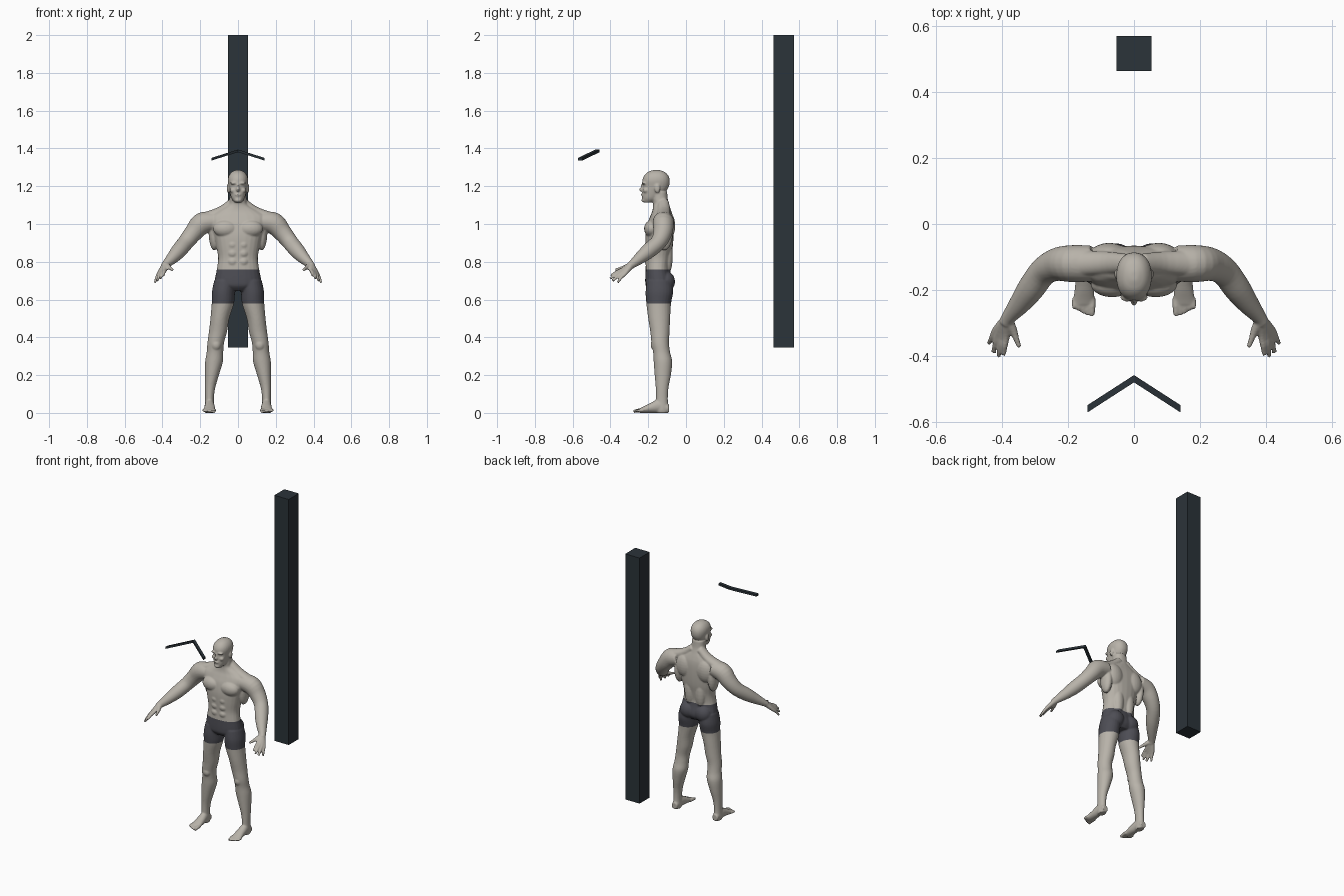
import bpy, bmesh, math
from mathutils import Vector, Matrix

cube = bpy.data.objects.get("Cube")
if cube:
    bpy.data.objects.remove(cube)


def material(name, rgb):
    m = bpy.data.materials.new(name)
    m.use_nodes = True
    m.diffuse_color = (*rgb, 1)
    m.node_tree.nodes["Principled BSDF"].inputs["Base Color"].default_value = (*rgb, 1)
    return m


skin = material("skin", (0.48, 0.45, 0.40))
cloth = material("grey shorts", (0.075, 0.075, 0.09))
dark = material("dark slate", (0.024, 0.033, 0.041))


def add_object(name, bm, *mats):
    bmesh.ops.recalc_face_normals(bm, faces=bm.faces)
    mesh = bpy.data.meshes.new(name)
    bm.to_mesh(mesh)
    bm.free()
    for m in mats:
        mesh.materials.append(m)
    obj = bpy.data.objects.new(name, mesh)
    bpy.context.collection.objects.link(obj)
    return obj


def refine(rows, steps=4):
    """Smoothly interpolate a list of sections."""
    rows = [Vector(r) for r in rows]
    out = []
    for i in range(len(rows) - 1):
        p0, p1, p2 = rows[max(i - 1, 0)], rows[i], rows[i + 1]
        p3 = rows[min(i + 2, len(rows) - 1)]
        for k in range(steps):
            t = k / steps
            out.append(p1 + (p2 - p0) * (t / 2) + (2 * p0 - 5 * p1 + 4 * p2 - p3) * (t * t / 2)
                       + (3 * p1 - p0 - 3 * p2 + p3) * (t ** 3 / 2))
    return out + [rows[-1]]


def loft(bm, rows, side=1, axis=None, power=2.0, sides=24):
    """Skin elliptical sections (x, y, z, radius, radius)."""
    rows = refine(rows)
    rings = []
    for i, r in enumerate(rows):
        before, after = rows[max(i - 1, 0)], rows[min(i + 1, len(rows) - 1)]
        t = Vector(axis) if axis else Vector((after - before)[:3]).normalized()
        u = (Vector((1, 0, 0)) - t * t.x).normalized()
        v = t.cross(u)
        ring = []
        for k in range(sides):
            a = math.tau * k / sides
            c, s = (math.copysign(abs(f) ** (2 / power), f) for f in (math.cos(a), math.sin(a)))
            p = Vector(r[:3]) + u * (c * r[3]) + v * (s * r[4])
            ring.append(bm.verts.new((p.x * side, p.y, p.z)))
        rings.append(ring)
    for a, b in zip(rings, rings[1:]):
        for k in range(sides):
            j = (k + 1) % sides
            bm.faces.new((a[k], a[j], b[j], b[k]))
    bm.faces.new(rings[0])
    bm.faces.new(rings[-1])


def stack(bm, rows, side=1, power=2.0):
    """Loft level sections given as (z, x, half width, front y, back y)."""
    loft(bm, [(x, (f + b) / 2, z, w, (b - f) / 2) for z, x, w, f, b in rows],
         side, (0, 0, 1), power)


def ball(bm, pos, radii, side=1):
    m = Matrix.Translation((pos[0] * side, pos[1], pos[2])) @ Matrix.Diagonal((*radii, 1))
    bmesh.ops.create_uvsphere(bm, u_segments=20, v_segments=12, radius=1, matrix=m)


def chain(bm, points, radii, side):
    loft(bm, [(*p, r, r) for p, r in zip(points, radii)], side, sides=12)


body = bmesh.new()

# Torso and neck
stack(body, [(.645, 0, .06, -.19, -.09), (.67, 0, .112, -.212, -.072), (.70, 0, .123, -.216, -.07),
             (.76, 0, .112, -.214, -.086), (.82, 0, .105, -.212, -.08), (.88, 0, .115, -.215, -.07),
             (.94, 0, .128, -.215, -.066), (1.0, 0, .15, -.205, -.066), (1.04, 0, .155, -.19, -.07),
             (1.07, 0, .11, -.178, -.078), (1.1, 0, .055, -.174, -.088), (1.13, 0, .045, -.178, -.096),
             (1.17, 0, .043, -.18, -.1)], power=2.3)

# Head and face
stack(body, [(1.113, 0, .018, -.222, -.185), (1.135, 0, .034, -.232, -.14), (1.17, 0, .044, -.232, -.108),
             (1.2, 0, .05, -.229, -.09), (1.23, 0, .054, -.231, -.086), (1.255, 0, .049, -.222, -.093),
             (1.275, 0, .034, -.202, -.112), (1.286, 0, .012, -.172, -.142)], power=2.2)
ball(body, (0, -.234, 1.182), (.010, .014, .012))
ball(body, (0, -.230, 1.198), (.006, .010, .018))
ball(body, (0, -.230, 1.155), (.017, .009, .007))
ball(body, (0, -.222, 1.126), (.020, .014, .012))

for s in (1, -1):
    # Brows, cheeks and ears
    ball(body, (.022, -.222, 1.216), (.02, .014, .007), s)
    ball(body, (.027, -.212, 1.178), (.016, .016, .014), s)
    ball(body, (.053, -.152, 1.188), (.007, .015, .024), s)

    # Chest, belly, back and seat muscles
    ball(body, (.066, -.182, .975), (.066, .04, .046), s)
    ball(body, (.125, -.115, .95), (.03, .045, .09), s)
    ball(body, (.075, -.095, .99), (.06, .038, .075), s)
    ball(body, (.04, -.1, .83), (.035, .03, .1), s)
    ball(body, (.056, -.108, .695), (.056, .05, .056), s)
    for z in (.80, .845, .89):
        ball(body, (.028, -.198, z), (.027, .02, .024), s)
    loft(body, [(.025, -.12, 1.115, .025, .03), (.09, -.118, 1.065, .028, .035),
                (.18, -.12, 1.03, .03, .04)], s)

    # Arm
    loft(body, [(.13, -.12, 1.015, .05, .055), (.19, -.12, 1.003, .058, .056), (.235, -.123, .955, .049, .05),
                (.275, -.145, .905, .043, .043), (.312, -.195, .86, .041, .041), (.345, -.24, .823, .033, .033),
                (.38, -.283, .788, .022, .022), (.39, -.3, .776, .02, .02)], s)

    # Hand: four fingers and a thumb fanning from the wrist
    wrist = Vector((.384, -.288, .785))
    for knuckle, tip in (((.387, -.338, .757), (.395, -.398, .726)), ((.400, -.338, .75), (.411, -.402, .710)),
                         ((.411, -.332, .744), (.427, -.388, .698)), ((.419, -.322, .738), (.440, -.362, .690))):
        knuckle, tip = Vector(knuckle), Vector(tip)
        mid = knuckle.lerp(tip, .5) + Vector((0, 0, .004))
        chain(body, (wrist, knuckle, mid, tip), (.018, .0115, .009, .0065), s)
    chain(body, (wrist, (.367, -.32, .772), (.358, -.345, .765), (.347, -.374, .757)),
          (.017, .013, .0095, .007), s)

    # Leg
    stack(body, [(.70, .068, .058, -.208, -.075), (.64, .077, .061, -.214, -.068), (.58, .08, .059, -.21, -.079),
                 (.5, .096, .050, -.2, -.084), (.43, .106, .048, -.189, -.087), (.37, .118, .044, -.183, -.09),
                 (.32, .122, .044, -.174, -.084), (.27, .127, .047, -.171, -.073), (.2, .138, .037, -.166, -.08),
                 (.13, .148, .027, -.16, -.093), (.07, .151, .023, -.159, -.096), (.02, .151, .025, -.162, -.092),
                 (.0, .151, .022, -.155, -.095)], s)
    ball(body, (.116, -.165, .36), (.026, .022, .03), s)

    # Foot and toes
    loft(body, [(.151, -.09, .022, .02, .022), (.151, -.14, .036, .025, .036), (.15, -.19, .026, .029, .026),
                (.152, -.23, .015, .032, .016), (.153, -.245, .012, .03, .012)], s, (0, -1, 0))
    for i in range(5):
        x, y = .127 + i * .0135, -.278 + .0018 * i * i
        r = .0105 if i == 0 else .0078
        chain(body, ((x, -.225, .014), (x, -.25, .013), (x, y, .007)), (r, r, r * .8), s)

# Fuse the parts into one smooth skin
figure = add_object("figure", body, skin, cloth)
remesh = figure.modifiers.new("fuse", 'REMESH')
remesh.mode = 'VOXEL'
remesh.voxel_size = .0045
soften = figure.modifiers.new("soften", 'SMOOTH')
soften.factor, soften.iterations = .5, 4
graph = bpy.context.evaluated_depsgraph_get()
fused = bpy.data.meshes.new_from_object(figure.evaluated_get(graph))
figure.modifiers.clear()
figure.data = fused
fused.materials.clear()
fused.materials.append(skin)
fused.materials.append(cloth)

# Shorts: cut clean waist and hem lines, then colour between them
hem, waist = .58, .76
bm = bmesh.new()
bm.from_mesh(fused)
for z in (hem, waist):
    bmesh.ops.bisect_plane(bm, geom=bm.verts[:] + bm.edges[:] + bm.faces[:],
                           plane_co=(0, 0, z), plane_no=(0, 0, 1))
low = min(v.co.z for v in bm.verts)
for v in bm.verts:
    v.co.z = max(0, v.co.z - max(low, 0))
for f in bm.faces:
    c = f.calc_center_median()
    f.material_index = int(hem < c.z < waist and abs(c.x) < .2)
    f.smooth = True
bm.to_mesh(fused)
bm.free()

# Tall square post behind the figure
bm = bmesh.new()
bmesh.ops.create_cube(bm, size=1, matrix=Matrix.Translation((0, .517, 1.1725))
                      @ Matrix.Diagonal((.107, .107, 1.655, 1)))
add_object("post", bm, dark)

# Floating bent bar in front of the figure
bm = bmesh.new()
rings = []
for x, y, z in ((-.141, -.56, 1.343), (0, -.469, 1.387), (.141, -.56, 1.343)):
    rings.append([bm.verts.new((x, y + dy, z + dz))
                  for dy, dz in ((-.011, -.007), (.011, -.007), (.011, .007), (-.011, .007))])
for a, b in zip(rings, rings[1:]):
    for k in range(4):
        j = (k + 1) % 4
        bm.faces.new((a[k], a[j], b[j], b[k]))
bm.faces.new(rings[0])
bm.faces.new(rings[-1])
add_object("bent_bar", bm, dark)
